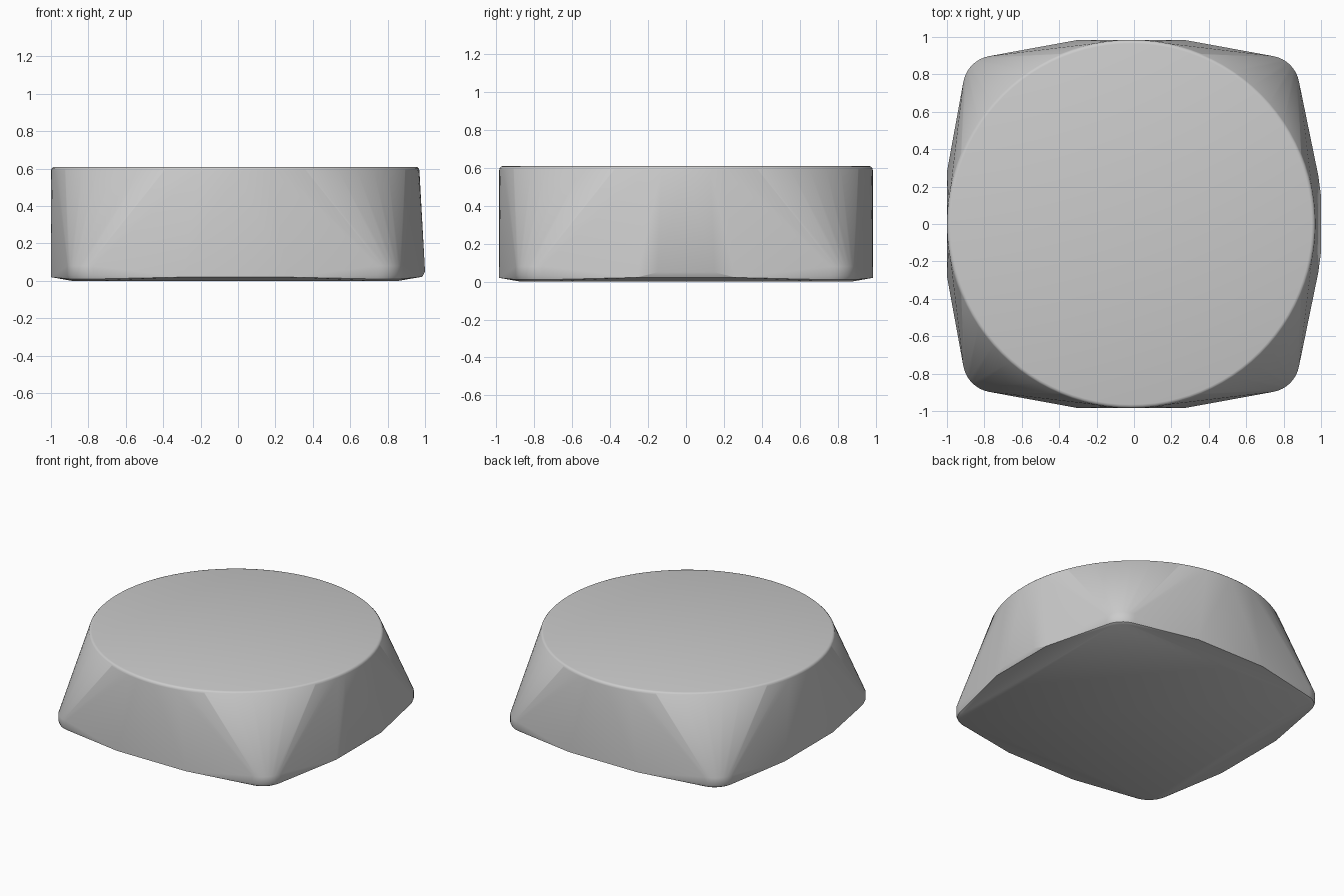
import bpy, bmesh
from math import sin, cos, radians, pi

cube = bpy.data.objects.get("Cube")
if cube:
    bpy.data.objects.remove(cube, do_unlink=True)

CENTRE_X = -0.015
TOP, RIM, RADIUS = 0.61, 0.02, 0.985

grey = bpy.data.materials.new("plain grey")
grey.use_nodes = True
colour = (0.6, 0.6, 0.6, 1)
grey.diffuse_color = colour
grey.node_tree.nodes["Principled BSDF"].inputs["Base Color"].default_value = colour

points = []


def arc(cx, cy, z, radius, start, end, steps):
    """Add points along a horizontal arc."""
    for i in range(steps + 1):
        a = start + (end - start) * i / steps
        points.append((cx + radius * cos(a), cy + radius * sin(a), z))


# Round top with a softly rounded rim
for step in range(4):
    a = step / 3 * pi / 2
    arc(CENTRE_X, 0, TOP - RIM + RIM * sin(a),
        RADIUS - RIM + RIM * cos(a), 0, 2 * pi * 95 / 96, 95)

# Four rounded foot corners, each with a short upright wall and a rounded lower edge
for k in range(4):
    turn = k * pi / 2
    dx = cos(turn + pi / 4) * 0.73 * 2 ** 0.5
    dy = sin(turn + pi / 4) * 0.73 * 2 ** 0.5
    for z, r in ((0, 0.145), (0.01, 0.162), (0.03, 0.17), (0.08, 0.17)):
        arc(CENTRE_X + dx, dy, z, r, turn + radians(10), turn + radians(80), 8)

# Slightly raised lower edges in the middle of each side
for s in (-1, 1):
    for t in (-0.28, 0.28):
        points.append((CENTRE_X + t, s * RADIUS, 0.02))
        points.append((CENTRE_X + s * RADIUS, t, 0.02))

# Shallow bulge low on the +x side
for y in (-0.15, 0.15):
    points.append((1.0, y, 0.05))
points.append((0.985, -0.26, 0.022))
points.append((0.985, 0.26, 0.022))

# Wrap the outlines in one convex skin
bm = bmesh.new()
for p in points:
    bm.verts.new(p)
hull = bmesh.ops.convex_hull(bm, input=bm.verts[:])
loose = {v for v in bm.verts if not v.link_faces}
bmesh.ops.delete(bm, geom=list(loose), context="VERTS")
bmesh.ops.dissolve_limit(bm, angle_limit=radians(0.2), verts=bm.verts[:], edges=bm.edges[:])
bmesh.ops.recalc_face_normals(bm, faces=bm.faces[:])

mesh = bpy.data.meshes.new("round_topped_block")
bm.to_mesh(mesh)
bm.free()
block = bpy.data.objects.new("round_topped_block", mesh)
mesh.materials.append(grey)
bpy.context.collection.objects.link(block)
bpy.context.view_layer.objects.active = block
block.select_set(True)
bpy.ops.object.shade_smooth_by_angle(angle=radians(32))
